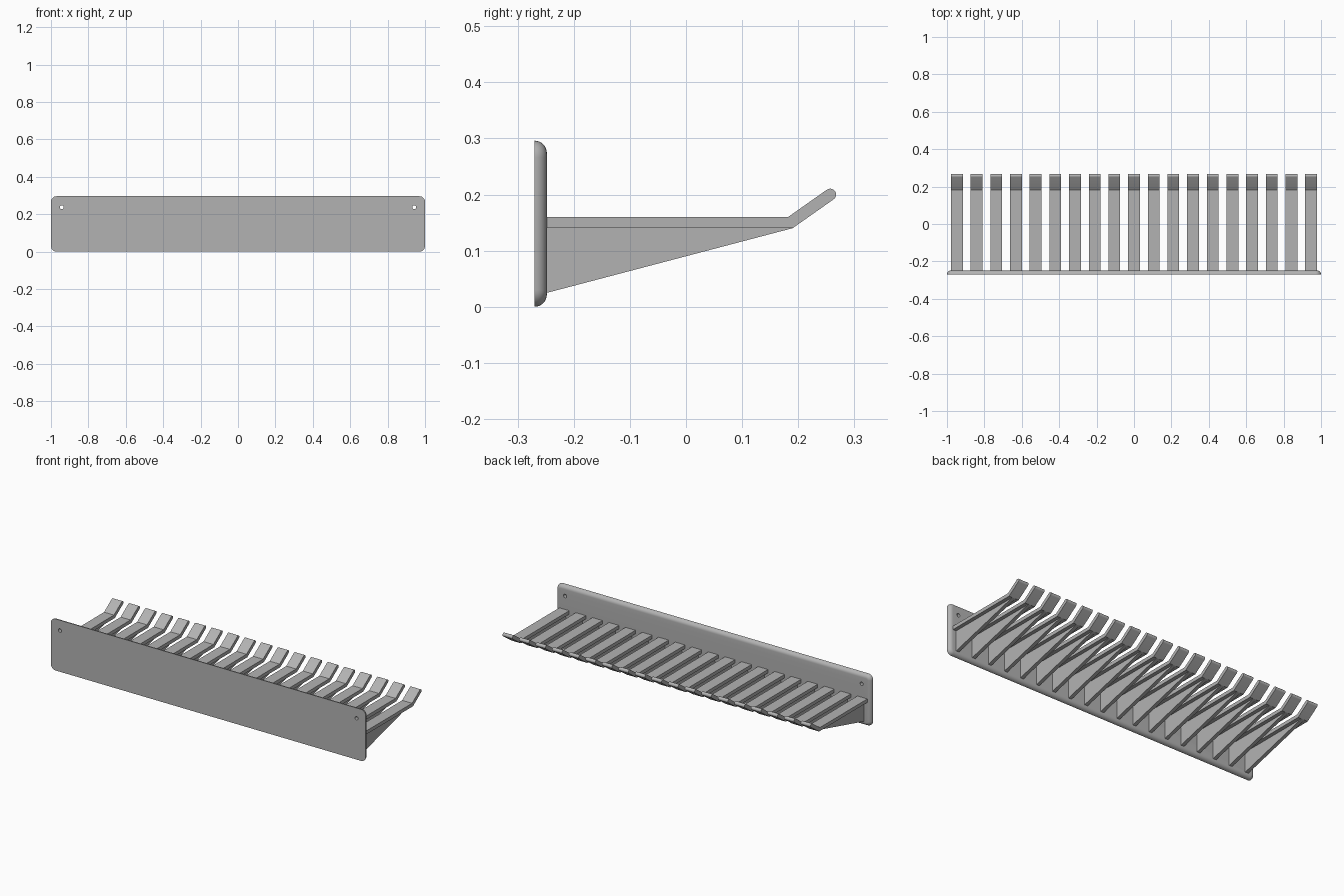
import bpy, bmesh, math
from mathutils import Matrix

cube = bpy.data.objects.get("Cube")
if cube:
    bpy.data.objects.remove(cube, do_unlink=True)

grey = bpy.data.materials.new("satin grey")
grey.use_nodes = True
COLOUR = (0.45, 0.45, 0.45, 1)
grey.diffuse_color = COLOUR
grey.node_tree.nodes["Principled BSDF"].inputs["Base Color"].default_value = COLOUR

FRONT, BACK, HEIGHT = -0.27, -0.248, 0.296
EDGE, CORNER = BACK - FRONT, 0.03


def make_object(name, bm, smooth=True):
    bmesh.ops.recalc_face_normals(bm, faces=bm.faces)
    mesh = bpy.data.meshes.new(name)
    bm.to_mesh(mesh)
    bm.free()
    mesh.materials.append(grey)
    obj = bpy.data.objects.new(name, mesh)
    bpy.context.collection.objects.link(obj)
    bpy.ops.object.select_all(action='DESELECT')
    obj.select_set(True)
    bpy.context.view_layer.objects.active = obj
    if smooth:
        bpy.ops.object.shade_smooth_by_angle(angle=math.radians(30))
    return obj


def add_prism(bm, profile, x, width):
    """Extrude a (y, z) profile along x, centred on x."""
    face = bm.faces.new([bm.verts.new((x - width / 2, y, z)) for y, z in profile])
    new = bmesh.ops.extrude_face_region(bm, geom=[face])["geom"]
    verts = [v for v in new if isinstance(v, bmesh.types.BMVert)]
    bmesh.ops.translate(bm, verts=verts, vec=(width, 0, 0))


def rounded_outline(inset, steps=8):
    """Rounded rectangle in x, z, shrunk by inset."""
    points = []
    for quarter, (sx, sz) in enumerate([(1, 1), (-1, 1), (-1, -1), (1, -1)]):
        cx, cz = sx * (1 - CORNER), HEIGHT / 2 + sz * (HEIGHT / 2 - CORNER)
        for i in range(steps + 1):
            a = (quarter + i / steps) * math.pi / 2
            r = CORNER - inset
            points.append((cx + r * math.cos(a), cz + r * math.sin(a)))
    return points


# Wall plate: flat front, quarter-round rim towards the back
bm = bmesh.new()
rings = []
for i in range(9):
    a = i / 8 * math.pi / 2
    inset, y = EDGE * (1 - math.cos(a)), FRONT + EDGE * math.sin(a)
    rings.append([bm.verts.new((x, y, z)) for x, z in rounded_outline(inset)])
for low, high in zip(rings, rings[1:]):
    for k in range(len(low)):
        j = (k + 1) % len(low)
        bm.faces.new((low[k], low[j], high[j], high[k]))
bm.faces.new(rings[0])
bm.faces.new(rings[-1])
plate = make_object("mounting_plate", bm, smooth=False)

# Screw holes through the plate
bm = bmesh.new()
for side in (-1, 1):
    place = Matrix.Translation((side * 0.942, FRONT, 0.237)) @ Matrix.Rotation(math.pi / 2, 4, 'X')
    bmesh.ops.create_cone(bm, cap_ends=True, segments=24, radius1=0.01,
                          radius2=0.01, depth=0.2, matrix=place)
cutter = make_object("screw_hole_cutter", bm, smooth=False)
cutter.hide_render = True
cut = plate.modifiers.new("screw holes", 'BOOLEAN')
cut.object = cutter
cut.operation = 'DIFFERENCE'
cut.solver = 'EXACT'
bpy.ops.object.select_all(action='DESELECT')
plate.select_set(True)
bpy.context.view_layer.objects.active = plate
bpy.ops.object.modifier_apply(modifier=cut.name)
bpy.data.objects.remove(cutter, do_unlink=True)
bpy.ops.object.shade_smooth_by_angle(angle=math.radians(30))

# Arm profile: level shelf, upturned tip with a round end
tilt, radius = math.radians(34.5), 0.0105
tip = [(0.257 + radius * math.cos(a), 0.2 + radius * math.sin(a))
       for a in (tilt - math.pi / 2 + math.pi * i / 10 for i in range(11))]
arm = [(BACK - 0.003, 0.14), (0.19, 0.14)] + tip + [(0.182, 0.16), (BACK - 0.003, 0.16)]
gusset = [(BACK - 0.003, 0.024), (0.19, 0.14), (BACK - 0.003, 0.14)]

# Row of arms, each with a thin triangular web beneath
COUNT, PITCH = 19, 0.1052
for i in range(COUNT):
    x = (i - (COUNT - 1) / 2) * PITCH
    bm = bmesh.new()
    add_prism(bm, arm, x, 0.063)
    make_object(f"arm_{i + 1}", bm)
    bm = bmesh.new()
    add_prism(bm, gusset, x, 0.02)
    make_object(f"gusset_{i + 1}", bm)
